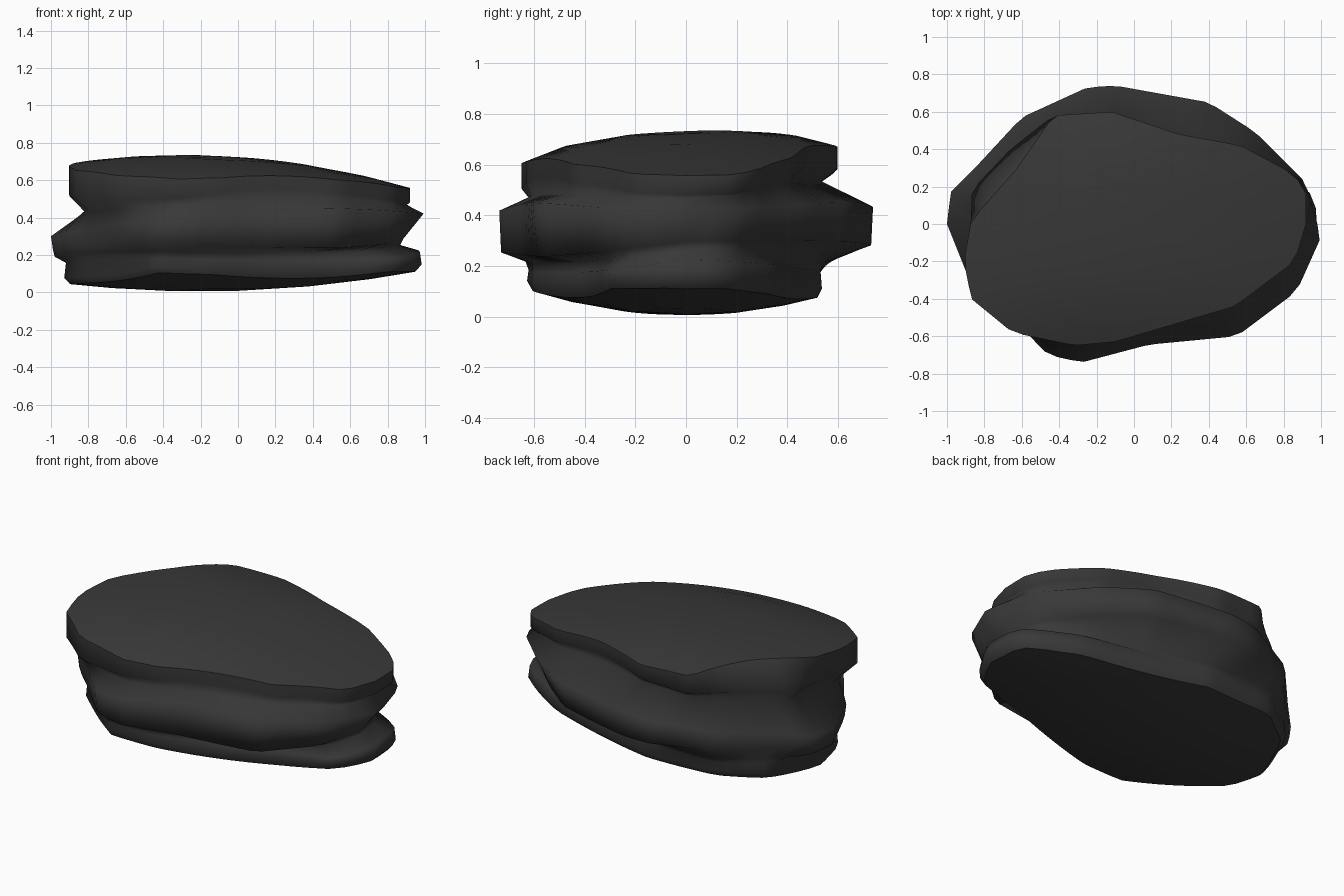
import bpy
import bmesh
from math import atan2, cos, sin, pi, hypot

old = bpy.data.objects.get("Cube")
if old:
    bpy.data.objects.remove(old)

SEGMENTS = 72

# Plan outlines of the rock layers
BOTTOM = [(.95, -.1), (.94, .08), (.9, .18), (.64, .33), (-.1, .52), (-.55, .5), (-.77, .34),
          (-.9, .01), (-.85, -.2), (-.42, -.61), (-.14, -.59), (.5, -.37), (.84, -.29)]
MIDDLE = [(1, -.07), (.92, .22), (.65, .49), (.4, .65), (-.1, .74), (-.25, .73), (-.6, .57),
          (-.85, .3), (-.98, .17), (-1, 0), (-.9, -.25), (-.75, -.4), (-.46, -.7), (-.28, -.74),
          (.08, -.645), (.55, -.6), (.87, -.36)]
TOP = [(.92, 0), (.92, .18), (.85, .27), (.57, .42), (.24, .48), (-.12, .6), (-.43, .58),
       (-.63, .29), (-.87, .02), (-.91, -.2), (-.87, -.4), (-.65, -.58), (-.32, -.65),
       (-.1, -.63), (.54, -.44), (.86, -.2)]
TOP_LOWER = [p for p in TOP if p != (-.63, .29)] + [(-.66, .4), (-.87, .18)]


def reach(outline, angle):
    """Distance from the centre to the outline in a direction."""
    pts = sorted(outline, key=lambda p: atan2(p[1], p[0]))
    d = (cos(angle), sin(angle))
    for a, b in zip(pts, pts[1:] + pts[:1]):
        ca = d[0] * a[1] - d[1] * a[0]
        cb = d[0] * b[1] - d[1] * b[0]
        if ca <= 0 < cb:
            t = ca / (ca - cb)
            x, y = (a[i] + (b[i] - a[i]) * t for i in (0, 1))
            if x * d[0] + y * d[1] > 0:
                return hypot(x, y)
    return 1


def floor_z(x, y):
    return .005 + .26 * y * y + .08 * (x + .2) ** 2


def lip_z(x, y):
    return .265 + .035 * x + .03 * y + .1 * x * min(y, 0)


def groove_z(x, y):
    return lip_z(x, y) - .04 - .05 * max(y, 0)


def roof_z(x, y):
    return .722 - .07 * x + .035 * y - .12 * x * x - .12 * y * y - .3 * y ** 4


def lip(angle):
    # Underside of the middle layer, tucked in on the right end
    return reach(MIDDLE, angle) * (.99 - .1 * max(0, cos(angle)) ** 2)


def waist(angle):
    # Lower groove, which closes up at one end
    c = cos(angle)
    fade = max(0, -c) ** 2
    inner = reach(BOTTOM, angle) * (1.01 - .1 * max(0, c))
    return inner + (reach(MIDDLE, angle) * .98 - inner) * fade


def neck(angle):
    # Groove under the top slab
    return reach(TOP_LOWER, angle) * (.94 + .04 * cos(angle) - .035 * sin(angle))


# Each ring: reach by angle, height by position
RINGS = [
    (lambda a: reach(BOTTOM, a), floor_z),
    (lambda a: reach(BOTTOM, a) * 1.035, lambda x, y: floor_z(x, y) + .03),
    (lambda a: reach(BOTTOM, a) * 1.025, lambda x, y: groove_z(x, y) - .035),
    (waist, groove_z),
    (lip, lip_z),
    (lambda a: reach(MIDDLE, a), lambda x, y: .44 + .06 * x - .08 * x * x),
    (neck, lambda x, y: .51 + .02 * x + .05 * y - .075 * x * x),
    (lambda a: reach(TOP_LOWER, a), lambda x, y: roof_z(x, y) - .075 + .09 * min(x, 0)),
    (lambda a: reach(TOP, a), roof_z),
]

# Loft the rings and close them with gently domed caps
bm = bmesh.new()


def bridge(low, high):
    for i in range(SEGMENTS):
        j = (i + 1) % SEGMENTS
        bm.faces.new((low[i], low[j], high[j], high[i]))


loops = []
for radius, height in RINGS:
    loop = []
    for i in range(SEGMENTS):
        a = 2 * pi * i / SEGMENTS
        x, y = radius(a) * cos(a), radius(a) * sin(a)
        loop.append(bm.verts.new((x, y, height(x, y))))
    loops.append(loop)
for low, high in zip(loops, loops[1:]):
    bridge(low, high)
for rim, height in ((loops[0], floor_z), (loops[-1], roof_z)):
    outer = rim
    for scale in (.75, .4):
        flat = [(v.co.x * scale, v.co.y * scale) for v in rim]
        inner = [bm.verts.new((x, y, height(x, y))) for x, y in flat]
        bridge(outer, inner)
        outer = inner
    hub = bm.verts.new((0, 0, height(0, 0)))
    for i in range(SEGMENTS):
        bm.faces.new((outer[i], outer[(i + 1) % SEGMENTS], hub))
bmesh.ops.recalc_face_normals(bm, faces=bm.faces[:])

# Smooth shading with crisp top and bottom rims
for face in bm.faces:
    face.smooth = True
for rim in (loops[0], loops[-1]):
    for i in range(SEGMENTS):
        bm.edges.get((rim[i - 1], rim[i])).smooth = False

mesh = bpy.data.meshes.new("layered_rock")
bm.to_mesh(mesh)
bm.free()
rock = bpy.data.objects.new("layered_rock", mesh)
bpy.context.collection.objects.link(rock)

# Dark stone material
stone = bpy.data.materials.new("dark_stone")
stone.use_nodes = True
colour = (.04, .04, .04, 1)
stone.diffuse_color = colour
stone.node_tree.nodes["Principled BSDF"].inputs["Base Color"].default_value = colour
mesh.materials.append(stone)
